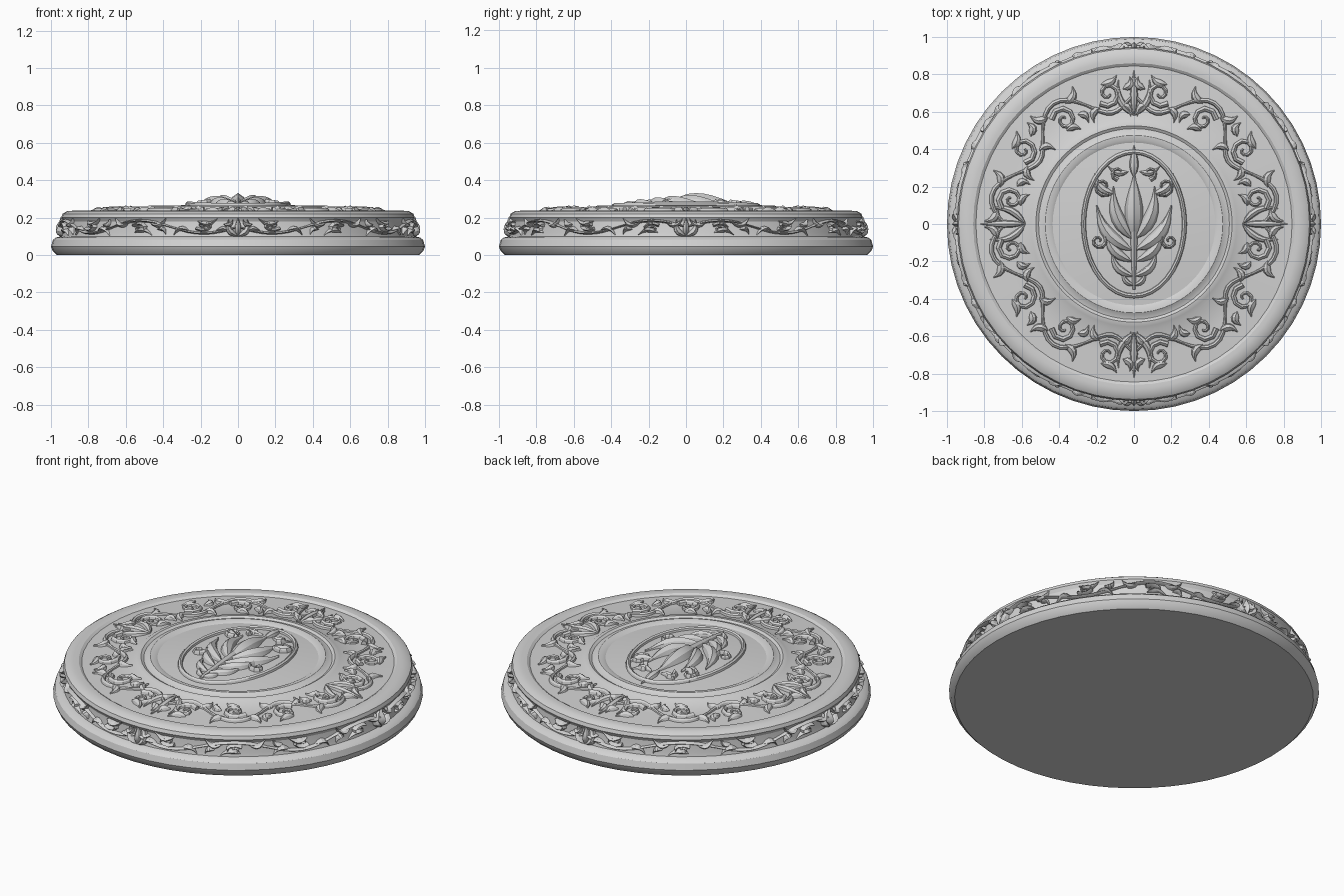
import bpy, bmesh, math
from math import sin, cos, pi

if "Cube" in bpy.data.objects:
    bpy.data.objects.remove(bpy.data.objects["Cube"])

stone = bpy.data.materials.new("pale grey stone")
stone.diffuse_color = (0.65, 0.65, 0.65, 1)
stone.use_nodes = True
stone.node_tree.nodes["Principled BSDF"].inputs["Base Color"].default_value = stone.diffuse_color


def finish(bm, name, angle=35):
    bmesh.ops.recalc_face_normals(bm, faces=bm.faces)
    me = bpy.data.meshes.new(name)
    bm.to_mesh(me)
    bm.free()
    me.materials.append(stone)
    ob = bpy.data.objects.new(name, me)
    bpy.context.collection.objects.link(ob)
    bpy.ops.object.select_all(action='DESELECT')
    ob.select_set(True)
    bpy.context.view_layer.objects.active = ob
    bpy.ops.object.shade_smooth_by_angle(angle=math.radians(angle))
    return ob


# Lathe profiles: (radius, height)
SIDE = [(0.97, 0.0), (0.99, 0.02), (1.0, 0.045), (0.99, 0.08), (0.975, 0.093),
        (0.945, 0.1), (0.94, 0.12), (0.935, 0.18), (0.945, 0.2), (0.938, 0.22), (0.915, 0.234)]
TOP = [(0.88, 0.237), (0.86, 0.236), (0.845, 0.226), (0.70, 0.234), (0.57, 0.241),
       (0.55, 0.254), (0.525, 0.258), (0.51, 0.249), (0.495, 0.252), (0.475, 0.264),
       (0.45, 0.262), (0.435, 0.254), (0.29, 0.267), (0.15, 0.274), (0.0, 0.277)]


def surf(r):
    for (r1, z1), (r0, z0) in zip(TOP, TOP[1:]):
        if r >= r0:
            return z0 + (z1 - z0) * min(1, (r - r0) / (r1 - r0))
    return TOP[-1][1]


# Round stepped body
bm = bmesh.new()
N = 56
rings = []
for r, z in (SIDE + TOP)[:-1]:
    rings.append([bm.verts.new((r * cos(2 * pi * i / N), r * sin(2 * pi * i / N), z)) for i in range(N)])
for a, b in zip(rings, rings[1:]):
    for i in range(N):
        j = (i + 1) % N
        bm.faces.new((a[i], a[j], b[j], b[i]))
bm.faces.new(rings[0][::-1])
tip = bm.verts.new((0, 0, TOP[-1][1]))
for i in range(N):
    bm.faces.new((rings[-1][i], rings[-1][(i + 1) % N], tip))
finish(bm, "round_body", 30)


# Carved ridge: a peaked strip laid along a path on any mapped surface
def stem(t):
    return 1 - 0.6 * t


def leaf(t):
    return max(0.08, sin(pi * t ** 0.75))


def ridge(bm, path, width, height, mp, shape=stem, closed=False):
    n = len(path)
    rows = []
    for i, (u, v) in enumerate(path):
        a = path[(i - 1) % n if closed else max(i - 1, 0)]
        b = path[(i + 1) % n if closed else min(i + 1, n - 1)]
        du, dv = b[0] - a[0], b[1] - a[1]
        d = math.hypot(du, dv) or 1
        f = shape(i / (n - 1))
        w, h = width * f, height * max(f, 0.3)
        prof = [(-1, -0.012), (-0.6, 0.6 * h), (0, h), (0.6, 0.6 * h), (1, -0.012)]
        rows.append([bm.verts.new(mp(u - dv / d * w * o, v + du / d * w * o, z)) for o, z in prof])
    pairs = list(zip(rows, rows[1:])) + ([(rows[-1], rows[0])] if closed else [])
    for a, b in pairs:
        for k in range(5):
            m = (k + 1) % 5
            bm.faces.new((a[k], a[m], b[m], b[k]))
    if not closed:
        bm.faces.new(rows[0])
        bm.faces.new(rows[-1])


def bend(p, q, bow=0.0, n=7):
    # Arc from p to q bulging sideways
    dx, dy = q[0] - p[0], q[1] - p[1]
    return [(p[0] + dx * t - dy * bow * sin(pi * t), p[1] + dy * t + dx * bow * sin(pi * t))
            for t in [i / (n - 1) for i in range(n)]]


def spiral(cu, cv, r0, r1, start, turns, n=13):
    return [(cu + (r0 + (r1 - r0) * t) * cos(start + turns * 2 * pi * t),
             cv + (r0 + (r1 - r0) * t) * sin(start + turns * 2 * pi * t))
            for t in [i / (n - 1) for i in range(n)]]


# One quarter of a scrolling leaf frieze: vine, curls and leaves
def frieze(bm, mp, length, mid, amp, stretch, w, h):
    p = length / 4
    for k in range(4):
        s = 1 if k % 2 == 0 else -1
        c = p * (k + 0.5)
        wave = [(p * (k + i / 8), mid + s * amp * sin(pi * i / 8)) for i in range(9)]
        ridge(bm, wave, w * 0.7, h * 0.7, mp, lambda t: 0.7 + 0.5 * sin(pi * t))
        curl = [(c + (u - c) * stretch, v) for u, v in
                spiral(c, mid - s * amp * 0.25, amp * 0.85, amp * 0.12, s * pi * 0.8, -s * 1.35)]
        ridge(bm, curl, w, h, mp)
        q = p * 0.45
        for du, dv, eu, ev, bow in ((-0.5, 0.5, -1.0, 1.3, 0.25), (0.4, 0.6, 0.95, 1.35, -0.25),
                                    (-0.2, -0.9, 0.45, -1.3, 0.2), (0.65, -0.4, 0.95, -1.15, 0.3)):
            ridge(bm, bend((c + du * q, mid + s * dv * amp), (c + eu * q, mid + s * ev * amp), s * bow),
                  w * 1.35, h * 1.1, mp, leaf)


def top_map(sx, sy):
    def f(u, v, h):
        a = u / 0.70
        return (sx * v * cos(a), sy * v * sin(a), surf(v) + h)
    return f


def side_map(sx, sy):
    def f(u, v, h):
        a = u / 0.94
        return (sx * (0.94 + h) * cos(a), sy * (0.94 + h) * sin(a), v)
    return f


quarters = [(1, 1), (-1, 1), (-1, -1), (1, -1)]
bm = bmesh.new()
for sx, sy in quarters:
    frieze(bm, top_map(sx, sy), 0.70 * pi / 2, 0.69, 0.085, 0.95, 0.019, 0.024)
for k in range(4):  # upright leaf fans on the axes
    mp = top_map(1, 1)
    c = 0.70 * pi / 2 * k
    for e, b in ((0, 0), (-0.075, 0.2), (0.075, -0.2)):
        ridge(bm, bend((c, 0.58), (c + e, 0.82 - abs(e) * 0.6), b), 0.026, 0.024, mp, leaf)
finish(bm, "top_scroll_frieze", 25)

bm = bmesh.new()
for sx, sy in quarters:
    frieze(bm, side_map(sx, sy), 0.94 * pi / 2, 0.15, 0.034, 1.7, 0.011, 0.026)
for k in range(4):
    mp = side_map(1, 1)
    c = 0.94 * pi / 2 * k
    for e, b in ((0, 0), (-0.05, 0.25), (0.05, -0.25)):
        ridge(bm, bend((c, 0.1), (c + e, 0.2 - abs(e) * 0.2), b), 0.02, 0.035, mp, leaf)
finish(bm, "side_scroll_frieze", 25)


# Central oval frame
def centre_map(u, v, h):
    return (u, v, surf(math.hypot(u, v)) + h)


bm = bmesh.new()
M = 36
oval = [(0.27 * cos(2 * pi * i / M), 0.385 * sin(2 * pi * i / M)) for i in range(M)]
ridge(bm, oval, 0.016, 0.018, centre_map, lambda t: 1, True)
finish(bm, "oval_frame", 30)

# Central acanthus leaf
bm = bmesh.new()
ridge(bm, bend((0, -0.35), (0, 0.1), 0, 9), 0.03, 0.042, centre_map, lambda t: 0.35 + 0.65 * t)
ridge(bm, bend((0, -0.08), (0, 0.27), 0, 9), 0.055, 0.055, centre_map, leaf)
ridge(bm, bend((0, 0.25), (0, 0.42)), 0.03, 0.026, centre_map, leaf)
for s in (-1, 1):
    for x0, y0, x1, y1, bow, w, h in (
            (0.01, -0.08, 0.11, 0.20, 0.12, 0.042, 0.046),
            (0.01, -0.14, 0.20, 0.10, 0.15, 0.042, 0.042),
            (0.01, -0.20, 0.15, -0.02, 0.18, 0.032, 0.036),
            (0.00, -0.28, 0.12, -0.14, 0.2, 0.026, 0.03),
            (0.00, -0.33, 0.06, -0.25, 0.2, 0.018, 0.024),
            (0.03, 0.28, 0.14, 0.31, 0.2, 0.02, 0.024),
            (0.10, 0.16, 0.21, 0.27, 0.2, 0.026, 0.03)):
        ridge(bm, bend((s * x0, y0), (s * x1, y1), -s * bow, 8), w, h, centre_map, leaf)
    for cx, cy, r, st in ((0.165, 0.20, 0.05, -2.2), (0.19, -0.09, 0.045, 2.6), (0.085, 0.27, 0.035, -1.5)):
        curl = [(s * u, v) for u, v in spiral(cx, cy, r, r * 0.15, st, 1.2, 11)]
        ridge(bm, curl, 0.014, 0.028, centre_map)
finish(bm, "centre_leaf", 25)
